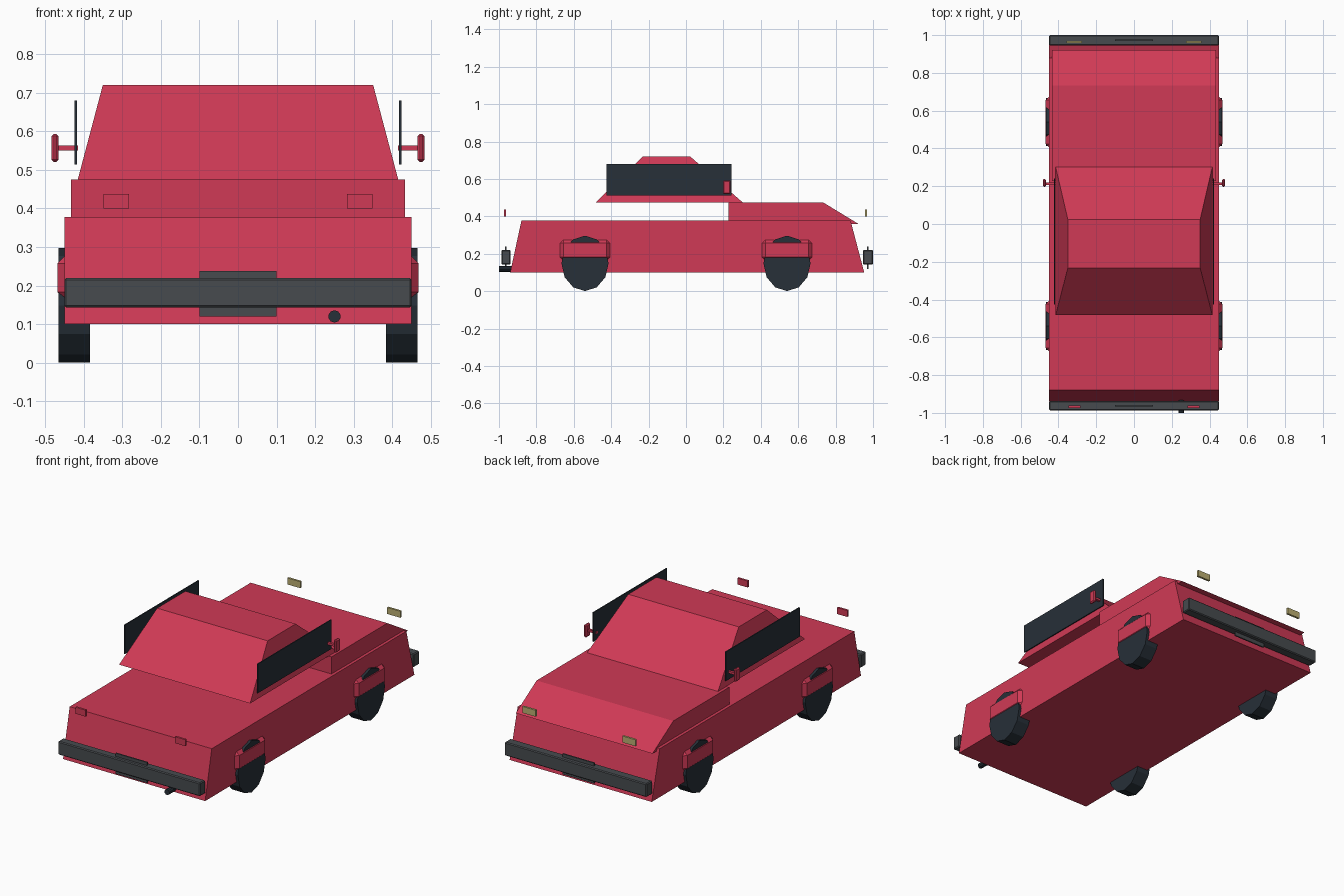
import bpy
import bmesh
from math import pi
from mathutils import Matrix, Vector

cube = bpy.data.objects.get("Cube")
if cube:
    bpy.data.objects.remove(cube, do_unlink=True)


def material(name, rgb):
    mat = bpy.data.materials.new(name)
    mat.use_nodes = True
    mat.diffuse_color = (*rgb, 1)
    mat.node_tree.nodes["Principled BSDF"].inputs["Base Color"].default_value = (*rgb, 1)
    return mat


RED = material("crimson paint", (0.63, 0.042, 0.092))
DARK = material("dark rubber and glass", (0.02, 0.029, 0.04))
GREY = material("bumper grey", (0.063, 0.07, 0.077))
CREAM = material("lamp cream", (0.5, 0.43, 0.17))


def finish(name, bm, mat, bevel=0):
    bmesh.ops.recalc_face_normals(bm, faces=bm.faces)
    mesh = bpy.data.meshes.new(name)
    bm.to_mesh(mesh)
    bm.free()
    mesh.materials.append(mat)
    obj = bpy.data.objects.new(name, mesh)
    bpy.context.collection.objects.link(obj)
    if bevel:
        mod = obj.modifiers.new("chamfer", "BEVEL")
        mod.width, mod.segments = bevel, 1
    return obj


def box(name, low, high, mat, bevel=0):
    low, high = Vector(low), Vector(high)
    bm = bmesh.new()
    bmesh.ops.create_cube(bm, size=1)
    bmesh.ops.scale(bm, vec=high - low, verts=bm.verts)
    bmesh.ops.translate(bm, vec=(low + high) / 2, verts=bm.verts)
    return finish(name, bm, mat, bevel)


def side_box(name, side, low, high, mat, bevel=0):
    # Box given for the +x side, reflected when side is -1
    xs = sorted((side * low[0], side * high[0]))
    return box(name, (xs[0], *low[1:]), (xs[1], *high[1:]), mat, bevel)


def extrude_profile(name, profile, half_width, mat):
    # Side profile in y, z drawn across the full width
    bm = bmesh.new()
    face = bm.faces.new([bm.verts.new((-half_width, y, z)) for y, z in profile])
    moved = bmesh.ops.extrude_face_region(bm, geom=[face])["geom"]
    bmesh.ops.translate(bm, vec=(2 * half_width, 0, 0),
                        verts=[v for v in moved if isinstance(v, bmesh.types.BMVert)])
    return finish(name, bm, mat)


def cylinder(name, centre, radius, depth, sides, axis, mat, stretch=(1, 1, 1)):
    bm = bmesh.new()
    bmesh.ops.create_cone(bm, cap_ends=True, segments=sides, radius1=radius,
                          radius2=radius, depth=depth)
    bmesh.ops.rotate(bm, verts=bm.verts, matrix=Matrix.Rotation(pi / 2, 3, axis))
    bmesh.ops.scale(bm, vec=stretch, verts=bm.verts)
    bmesh.ops.translate(bm, vec=centre, verts=bm.verts)
    return finish(name, bm, mat)


# Main shell and bonnet
extrude_profile("lower_body", [(-0.94, 0.1), (0.953, 0.1), (0.88, 0.377), (-0.88, 0.377)], 0.45, RED)
extrude_profile("bonnet", [(0.227, 0.36), (0.922, 0.36), (0.733, 0.475), (0.227, 0.475)], 0.433, RED)

# Tapered cabin floating just above the body
bm = bmesh.new()
bmesh.ops.create_cube(bm, size=2)
for v in bm.verts:
    front = v.co.y > 0
    if v.co.z > 0:
        v.co = (v.co.x * 0.35, 0.023 if front else -0.232, 0.72)
    else:
        v.co = (v.co.x * 0.415, 0.303 if front else -0.483, 0.475)
finish("cabin", bm, RED)

# Bumpers, plates and lamps at both ends
for end, y0, y1, mid in (("rear", -0.987, -0.938, -0.963), ("front", 0.946, 1.0, 0.972)):
    box(end + "_bumper", (-0.45, y0, 0.143), (0.45, y1, 0.22), GREY, 0.005)
    box(end + "_plate", (-0.1, mid - 0.004, 0.12), (0.1, mid + 0.004, 0.238), GREY)

for label, side in (("left", 1), ("right", -1)):
    side_box(label + "_headlamp", side, (0.275, 0.957, 0.4), (0.358, 0.969, 0.437), CREAM)
    side_box(label + "_tail_lamp", side, (0.283, -0.974, 0.4), (0.348, -0.962, 0.437), RED)

    # Side glass and door mirror
    side_box(label + "_side_window", side, (0.417, -0.425, 0.513), (0.423, 0.242, 0.68), DARK)
    side_box(label + "_mirror_arm", side, (0.414, 0.207, 0.55), (0.468, 0.221, 0.563), RED)
    side_box(label + "_mirror_head", side, (0.465, 0.197, 0.52), (0.483, 0.238, 0.593), RED, 0.006)

    # Wheels with chamfered arches
    for end, y in (("front", 0.54), ("rear", -0.54)):
        cylinder(f"{end}_{label}_wheel", (side * 0.424, y, 0.149), 0.148, 0.082, 12, "Y",
                 DARK, (1, 0.85, 1))
        side_box(f"{end}_{label}_arch", side, (0.4, y - 0.136, 0.163), (0.468, y + 0.136, 0.277),
                 RED, 0.02)

# Tailpipe
cylinder("tailpipe", (0.25, -0.965, 0.12), 0.016, 0.07, 10, "X", DARK)
